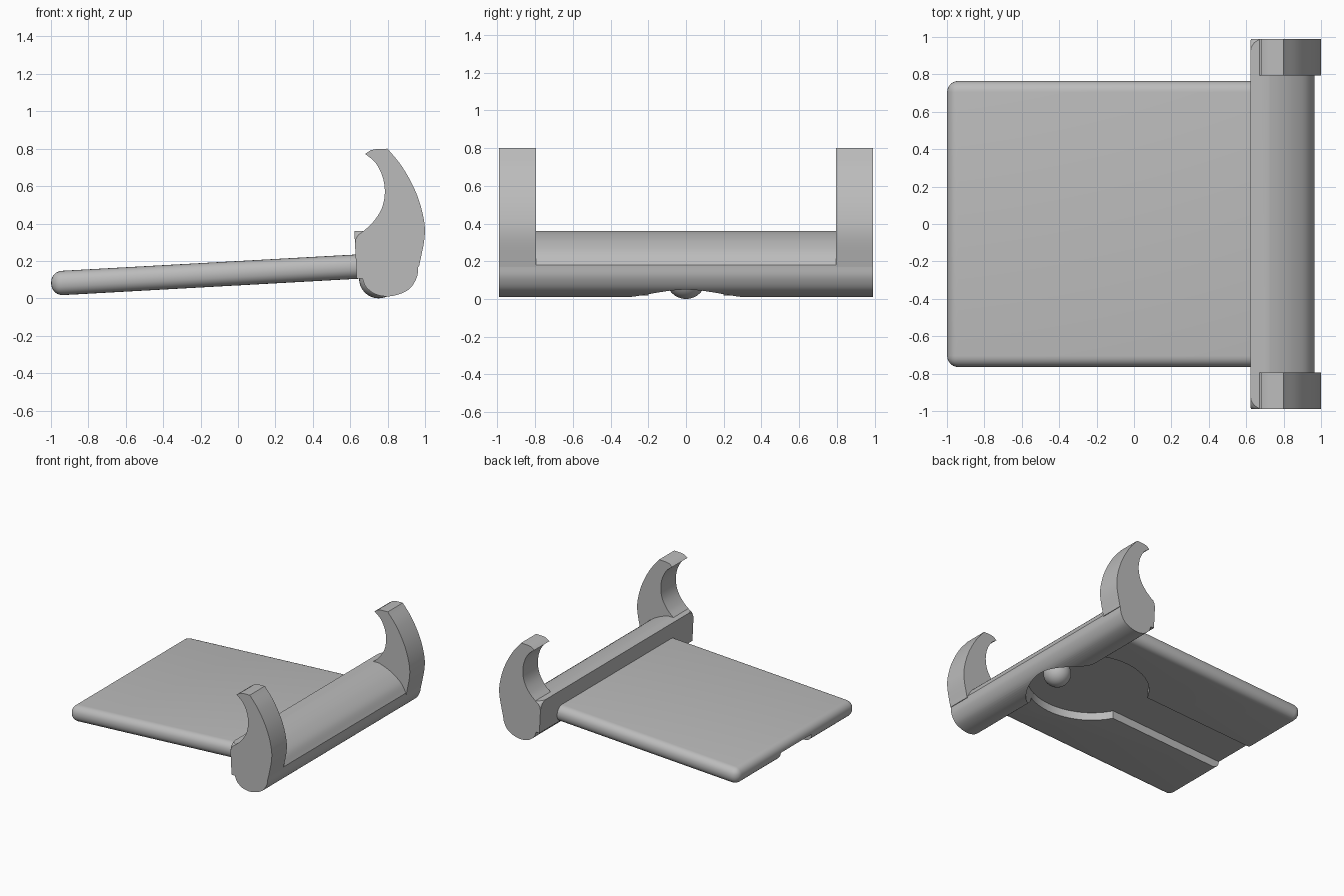
import bpy, bmesh, math
from mathutils import Matrix, Vector

if "Cube" in bpy.data.objects:
    bpy.data.objects.remove(bpy.data.objects["Cube"])

grey = bpy.data.materials.new("plain grey")
grey.use_nodes = True
colour = (0.5, 0.5, 0.5, 1)
grey.diffuse_color = colour
grey.node_tree.nodes["Principled BSDF"].inputs["Base Color"].default_value = colour


def finish(name, bm):
    bmesh.ops.recalc_face_normals(bm, faces=bm.faces)
    mesh = bpy.data.meshes.new(name)
    bm.to_mesh(mesh)
    bm.free()
    mesh.materials.append(grey)
    obj = bpy.data.objects.new(name, mesh)
    bpy.context.collection.objects.link(obj)
    return obj


def curve(points, steps=6):
    """Smooth curve through the given points."""
    p = [Vector(q) for q in points]
    p = [2 * p[0] - p[1]] + p + [2 * p[-1] - p[-2]]
    out = []
    for a, b, c, d in zip(p, p[1:], p[2:], p[3:]):
        for i in range(steps):
            t = i / steps
            out.append(0.5 * (2 * b + (c - a) * t + (2 * a - 5 * b + 4 * c - d) * t * t
                              + (3 * b - a - 3 * c + d) * t ** 3))
    return out + [p[-2]]


def extrude(profile, y0, y1):
    """Extrude an x-z profile along y."""
    bm = bmesh.new()
    face = bm.faces.new([bm.verts.new((x, y0, z)) for x, z in profile])
    geom = bmesh.ops.extrude_face_region(bm, geom=[face])["geom"]
    moved = [v for v in geom if isinstance(v, bmesh.types.BMVert)]
    bmesh.ops.translate(bm, verts=moved, vec=(0, y1 - y0, 0))
    return bm


def box(size, centre):
    bm = bmesh.new()
    bmesh.ops.create_cube(bm, size=1)
    bmesh.ops.scale(bm, verts=bm.verts, vec=size)
    bmesh.ops.translate(bm, verts=bm.verts, vec=centre)
    return bm


def select(obj):
    bpy.ops.object.select_all(action='DESELECT')
    obj.select_set(True)
    bpy.context.view_layer.objects.active = obj


def smooth(obj):
    select(obj)
    bpy.ops.object.shade_smooth_by_angle(angle=math.radians(32))


# Slightly tilted plate with rounded edges
tilt = Matrix.Translation((-0.15, 0, 0.126)) @ Matrix.Rotation(math.radians(-3.17), 4, 'Y')
bm = box((1.7, 1.53, 0.13), (0, 0, 0))
bmesh.ops.bevel(bm, geom=bm.edges[:], offset=0.06, segments=6, profile=0.5, affect='EDGES')
bm.transform(tilt)
plate = finish("plate", bm)

# Cross bar with a flat inner face and rounded outer side
top = curve([(0.72, 0.36), (0.78, 0.34), (0.85, 0.305), (0.92, 0.25), (0.965, 0.18)])
bottom = curve([(0.965, 0.18), (0.955, 0.11), (0.91, 0.045), (0.82, 0.012),
                (0.74, 0.02), (0.685, 0.06), (0.665, 0.105)])
bm = extrude([(0.635, 0.105), (0.622, 0.36)] + top + bottom[1:], -0.99, 0.99)
corners = [v for v in bm.verts if v.co.x < 0.63 and v.co.z > 0.3]
bmesh.ops.bevel(bm, geom=corners, offset=0.07, segments=4, profile=0.5, affect='VERTICES')
cross_bar = finish("cross_bar", bm)

# Round pocket and channel in the underside
bm = bmesh.new()
bmesh.ops.create_cone(bm, cap_ends=True, segments=64, radius1=0.46, radius2=0.46, depth=0.4)
bmesh.ops.translate(bm, verts=bm.verts, vec=(0.6, 0, -0.2))
bm.transform(tilt)
pocket = finish("pocket_cutter", bm)
bm = box((1.5, 0.4, 0.4), (-0.35, 0, -0.2))
bm.transform(tilt)
channel = finish("channel_cutter", bm)

for part, cutters in ((plate, (pocket, channel)), (cross_bar, (pocket,))):
    select(part)
    for cutter in cutters:
        mod = part.modifiers.new("cut", 'BOOLEAN')
        mod.operation = 'DIFFERENCE'
        mod.solver = 'EXACT'
        mod.object = cutter
        bpy.ops.object.modifier_apply(modifier=mod.name)
for cutter in (pocket, channel):
    bpy.data.objects.remove(cutter)
smooth(plate)
smooth(cross_bar)

# Curved hooks on both ends of the bar
outer = curve([(0.80, 0.80), (0.88, 0.70), (0.95, 0.57), (0.99, 0.44), (0.998, 0.33), (0.968, 0.17)])
inner = curve([(0.665, 0.355), (0.72, 0.405), (0.768, 0.48), (0.785, 0.565),
               (0.773, 0.65), (0.735, 0.725), (0.68, 0.772)])
tip = [(0.71, 0.792), (0.74, 0.798)]
hook_profile = outer + [(0.86, 0.15), (0.76, 0.25)] + inner + tip
for name, side in (("left_hook", -1), ("right_hook", 1)):
    smooth(finish(name, extrude(hook_profile, side * 0.795, side * 0.99)))

# Ball under the bar
bm = bmesh.new()
bmesh.ops.create_uvsphere(bm, u_segments=32, v_segments=16, radius=0.105)
bmesh.ops.translate(bm, verts=bm.verts, vec=(0.752, 0, 0.105))
smooth(finish("ball", bm))
